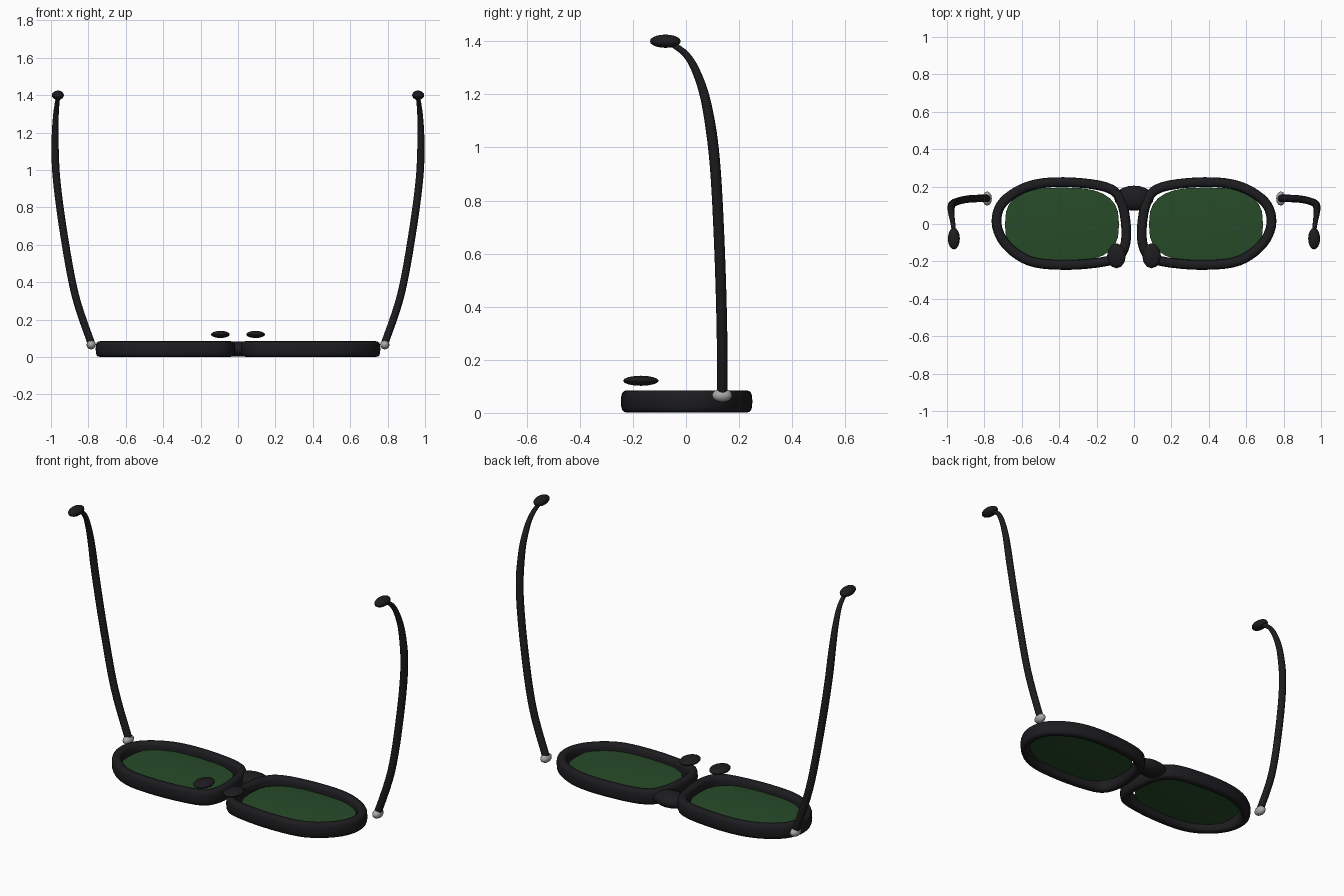
import bpy, bmesh, math
from mathutils import Vector

if "Cube" in bpy.data.objects:
    bpy.data.objects.remove(bpy.data.objects["Cube"])


def material(name, rgb):
    m = bpy.data.materials.new(name)
    m.diffuse_color = (*rgb, 1)
    m.use_nodes = True
    m.node_tree.nodes["Principled BSDF"].inputs["Base Color"].default_value = m.diffuse_color
    return m


BLACK = material("black plastic", (0.012, 0.012, 0.014))
GREEN = material("green lens", (0.02, 0.07, 0.022))
STEEL = material("steel", (0.4, 0.4, 0.4))


def finish(bm, name, mat, angle=40):
    bmesh.ops.recalc_face_normals(bm, faces=bm.faces[:])
    me = bpy.data.meshes.new(name)
    bm.to_mesh(me)
    bm.free()
    ob = bpy.data.objects.new(name, me)
    bpy.context.collection.objects.link(ob)
    me.materials.append(mat)
    bpy.ops.object.select_all(action='DESELECT')
    ob.select_set(True)
    bpy.context.view_layer.objects.active = ob
    bpy.ops.object.shade_smooth_by_angle(angle=math.radians(angle))
    return ob


def spline(pts, steps, closed):
    """Catmull-Rom samples through the points."""
    p = [Vector(q) for q in pts]
    n = len(p)
    if closed:
        get = lambda i: p[i % n]
    else:
        get = lambda i: p[max(0, min(n - 1, i))]
    out = []
    for i in range(n if closed else n - 1):
        a, b, c, d = (get(i + k) for k in (-1, 0, 1, 2))
        for s in range(steps):
            t = s / steps
            out.append(0.5 * (2 * b + (c - a) * t + (2 * a - 5 * b + 4 * c - d) * t * t
                              + (3 * b - a - 3 * c + d) * t ** 3))
    return out if closed else out + [p[-1]]


def sweep(name, path, profile, side, closed, scale=lambda t: 1):
    """Sweep a profile; side(tangent) gives the first cross axis."""
    bm = bmesh.new()
    n, rings = len(path), []
    for i, c in enumerate(path):
        if closed:
            t = path[(i + 1) % n] - path[i - 1]
        else:
            t = path[min(i + 1, n - 1)] - path[max(i - 1, 0)]
        t.normalize()
        u = side(t).normalized()
        v = t.cross(u)
        k = scale(i / (n - 1))
        rings.append([bm.verts.new(c + u * a * k + v * b * k) for a, b in profile])
    m = len(profile)
    for i in range(n if closed else n - 1):
        r, q = rings[i], rings[(i + 1) % n]
        for j in range(m):
            bm.faces.new((r[j], r[(j + 1) % m], q[(j + 1) % m], q[j]))
    if not closed:
        bm.faces.new(rings[0])
        bm.faces.new(rings[-1])
    return finish(bm, name, BLACK)


def superellipse(a, b, power, n):
    out = []
    for i in range(n):
        t = 2 * math.pi * i / n
        c, s = math.cos(t), math.sin(t)
        out.append((a * math.copysign(abs(c) ** (2 / power), c),
                    b * math.copysign(abs(s) ** (2 / power), s)))
    return out


def ellipsoid(name, centre, radii, mat, seg=16, rings=10):
    bm = bmesh.new()
    bmesh.ops.create_uvsphere(bm, u_segments=seg, v_segments=rings, radius=1)
    bmesh.ops.scale(bm, vec=radii, verts=bm.verts)
    bmesh.ops.translate(bm, vec=centre, verts=bm.verts)
    return finish(bm, name, mat, 50)


MID = 0.043
RIM = [(.735, .01), (.697, .12), (.56, .203), (.374, .224), (.15, .197), (.068, .12),
       (.041, -.055), (.073, -.165), (.17, -.203), (.374, -.219), (.56, -.197), (.688, -.105)]
ARM = [(.785, .137, .075), (.87, .135, .33), (.93, .125, .65), (.97, .108, .95),
       (.978, .08, 1.15), (.975, .045, 1.27), (.968, 0, 1.35), (.96, -.07, 1.4)]

for s, tag in ((1, "right"), (-1, "left")):
    # rim around the lens
    path = spline([(s * x, y, MID) for x, y in RIM], 5, True)
    sweep("rim_" + tag, path, superellipse(.026, .042, 3, 16),
          lambda t: t.cross(Vector((0, 0, 1))), True)

    # thin domed lens
    bm = bmesh.new()
    loops = {}
    for face in (1, -1):
        for k in (1, .7, .35):
            loops[face, k] = [bm.verts.new((s * .385 + x * k, -.003 + y * k,
                                            MID + face * (.003 + .009 * (1 - k * k))))
                              for x, y in superellipse(.305, .198, 2.8, 28)]
        for a, b in ((1, .7), (.7, .35)):
            A, B = loops[face, a], loops[face, b]
            for j in range(28):
                bm.faces.new((A[j], A[j - 1], B[j - 1], B[j]))
        bm.faces.new(loops[face, .35])
    A, B = loops[1, 1], loops[-1, 1]
    for j in range(28):
        bm.faces.new((A[j], A[j - 1], B[j - 1], B[j]))
    finish(bm, "lens_" + tag, GREEN)

    # hinge, temple arm and ear tip
    ellipsoid("hinge_" + tag, (s * .785, .136, .066), (.025, .038, .025), STEEL, 12, 8)
    sweep("temple_arm_" + tag, spline([(s * x, y, z) for x, y, z in ARM], 6, False),
          superellipse(.02, .02, 2, 12), lambda t: Vector((0, 1, 0)).cross(t)
          if abs(t.y) < .95 else Vector((1, 0, 0)), False,
          lambda t: 1 - .5 * max(0, (t - .5) / .5))
    ellipsoid("ear_tip_" + tag, (s * .963, -.078, 1.4), (.032, .058, .025), BLACK)

    # nose pad
    ellipsoid("nose_pad_" + tag, (s * .094, -.17, .121), (.05, .067, .019), BLACK, 12, 8)

# bridge
ellipsoid("bridge", (0, .138, MID), (.105, .067, .041), BLACK, 20, 12)
